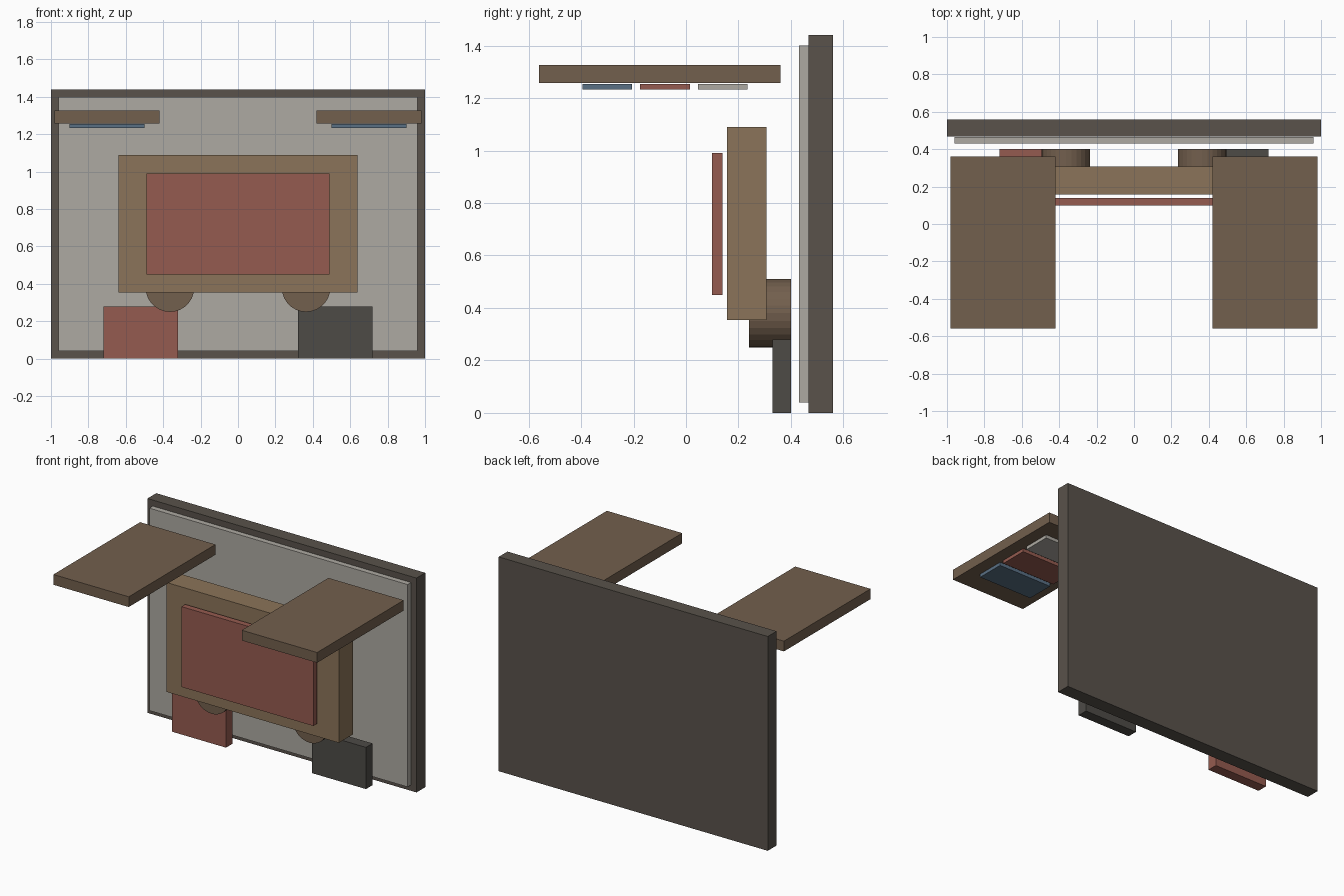
import bpy
from math import pi

if "Cube" in bpy.data.objects:
    bpy.data.objects.remove(bpy.data.objects["Cube"])

def material(name, rgb):
    m = bpy.data.materials.new(name)
    m.diffuse_color = (*rgb, 1)
    m.use_nodes = True
    m.node_tree.nodes["Principled BSDF"].inputs["Base Color"].default_value = m.diffuse_color
    return m

BROWN = material("brown wood", (0.17, 0.115, 0.075))
TAN = material("tan wood", (0.26, 0.175, 0.10))
DARK = material("dark frame", (0.10, 0.085, 0.07))
CHARCOAL = material("charcoal", (0.075, 0.07, 0.062))
PALE = material("pale grey", (0.42, 0.40, 0.36))
RED = material("red", (0.30, 0.105, 0.08))
BLUE = material("blue", (0.10, 0.16, 0.23))

def box(name, x, y, z, mat):
    """Box from (min, max) ranges on each axis."""
    bpy.ops.mesh.primitive_cube_add(size=1, location=[(a + b) / 2 for a, b in (x, y, z)])
    ob = bpy.context.object
    ob.name = name
    ob.scale = [b - a for a, b in (x, y, z)]
    bpy.ops.object.transform_apply(location=False, rotation=False, scale=True)
    ob.data.materials.append(mat)

def roller(name, x):
    bpy.ops.mesh.primitive_cylinder_add(vertices=28, radius=0.13, depth=0.16,
                                        location=(x, 0.32, 0.38), rotation=(pi / 2, 0, 0))
    ob = bpy.context.object
    ob.name = name
    ob.data.materials.append(BROWN)

# Back wall and its pale lining
box("back_wall", (-1, 1), (0.467, 0.56), (0, 1.44), DARK)
box("wall_lining", (-0.96, 0.96), (0.43, 0.466), (0.04, 1.40), PALE)

# Central cabinet with its front panel
box("cabinet", (-0.64, 0.64), (0.157, 0.307), (0.355, 1.09), TAN)
box("cabinet_panel", (-0.49, 0.49), (0.10, 0.14), (0.45, 0.99), RED)

for side, s, foot_mat in (("left", -1, RED), ("right", 1, CHARCOAL)):
    # Round support and foot block
    roller(side + "_round_support", s * 0.364)
    cx = s * 0.52
    box(side + "_foot_block", (cx - 0.2, cx + 0.2), (0.33, 0.40), (0, 0.28), foot_mat)
    # Overhead flap with three tiles beneath it
    cx = s * 0.70
    box(side + "_flap", (cx - 0.28, cx + 0.28), (-0.56, 0.36), (1.258, 1.327), BROWN)
    for i, mat in enumerate((BLUE, RED, PALE)):
        y = -0.395 + i * 0.22
        box(f"{side}_flap_tile_{i + 1}", (cx - 0.2, cx + 0.2), (y, y + 0.19), (1.232, 1.254), mat)
